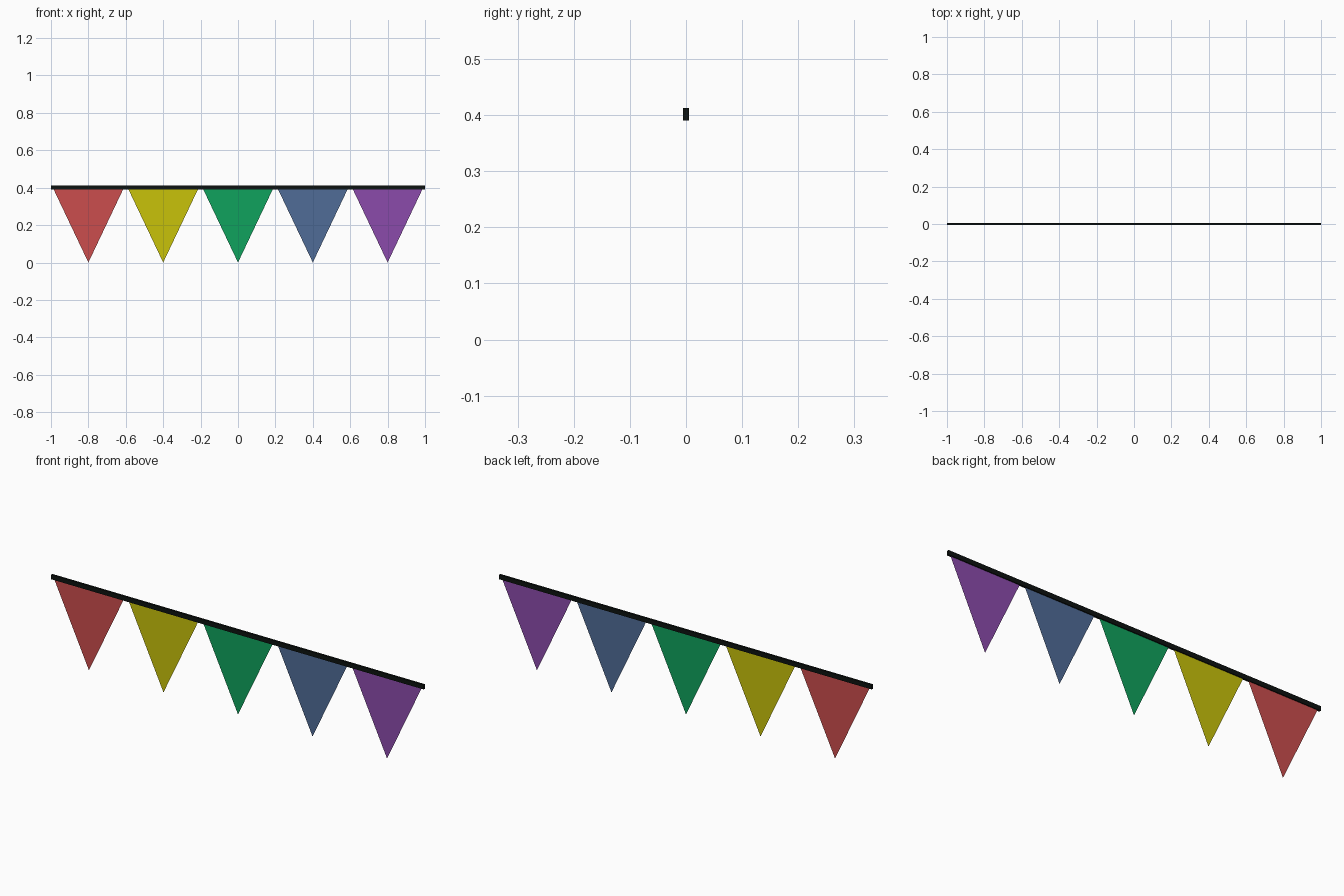
import bpy

if "Cube" in bpy.data.objects:
    bpy.data.objects.remove(bpy.data.objects["Cube"])


def material(name, rgb):
    m = bpy.data.materials.new(name)
    m.diffuse_color = (*rgb, 1)
    m.use_nodes = True
    m.node_tree.nodes["Principled BSDF"].inputs["Base Color"].default_value = m.diffuse_color
    return m


# Straight square-cut cord along the top
bpy.ops.mesh.primitive_cube_add(size=1, location=(0, 0, 0.4015))
cord = bpy.context.object
cord.name = "cord"
cord.scale = (2, 0.01, 0.022)
bpy.ops.object.transform_apply(location=False, rotation=False, scale=True)
cord.data.materials.append(material("black", (0.004, 0.006, 0.005)))

# Five thin triangular pennants, top edges tucked into the cord
colours = {
    "red": (0.60, 0.075, 0.075),
    "yellow": (0.58, 0.54, 0.003),
    "green": (0.005, 0.36, 0.11),
    "blue": (0.08, 0.15, 0.31),
    "purple": (0.26, 0.07, 0.41),
}
HALF_WIDTH, TOP = 0.19, 0.4
for i, (name, rgb) in enumerate(colours.items()):
    mesh = bpy.data.meshes.new(name + "_pennant")
    mesh.from_pydata([(-HALF_WIDTH, 0, TOP), (0, 0, 0), (HALF_WIDTH, 0, TOP)],
                     [], [(0, 1, 2)])
    mesh.materials.append(material(name, rgb))
    flag = bpy.data.objects.new(name + "_pennant", mesh)
    flag.location.x = -0.8 + 0.4 * i
    bpy.context.collection.objects.link(flag)
